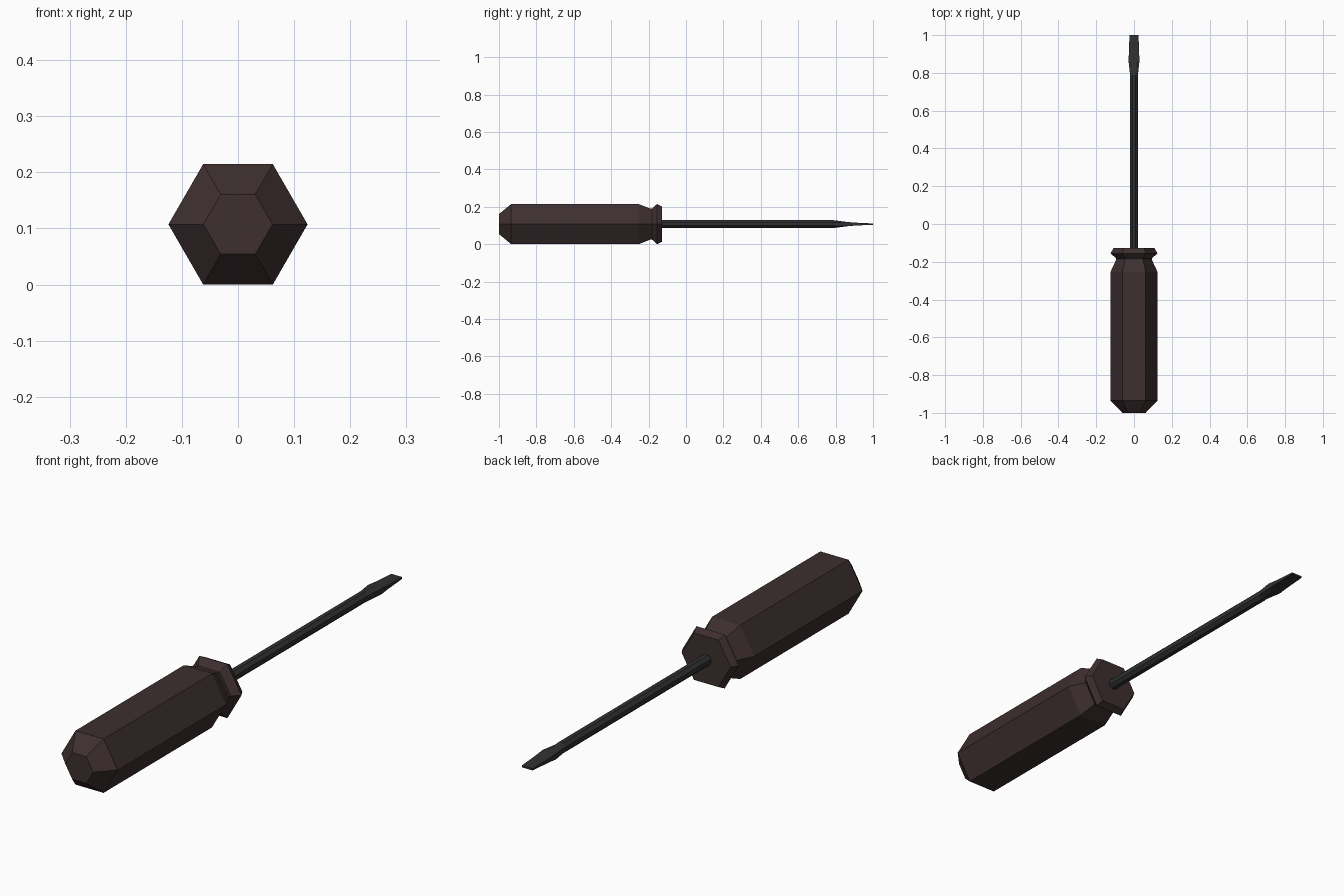
import bpy, bmesh, math

if "Cube" in bpy.data.objects:
    bpy.data.objects.remove(bpy.data.objects["Cube"])

ZC = 0.1074  # height of the tool axis


def material(name, rgb):
    m = bpy.data.materials.new(name)
    m.diffuse_color = (*rgb, 1)
    m.use_nodes = True
    m.node_tree.nodes["Principled BSDF"].inputs["Base Color"].default_value = m.diffuse_color
    return m


def loft(name, rings, mat):
    """Skin a list of closed rings of (x, y, z) points and cap both ends."""
    bm = bmesh.new()
    loops = [[bm.verts.new(p) for p in ring] for ring in rings]
    n = len(loops[0])
    for a, b in zip(loops, loops[1:]):
        for i in range(n):
            j = (i + 1) % n
            bm.faces.new((a[i], a[j], b[j], b[i]))
    bm.faces.new(loops[0])
    bm.faces.new(loops[-1])
    bmesh.ops.recalc_face_normals(bm, faces=bm.faces)
    me = bpy.data.meshes.new(name)
    bm.to_mesh(me)
    bm.free()
    me.materials.append(mat)
    ob = bpy.data.objects.new(name, me)
    bpy.context.collection.objects.link(ob)
    return ob


def ring(y, r, n, offset=0.0):
    return [(r * math.cos(offset + math.tau * i / n), y,
             ZC + r * math.sin(offset + math.tau * i / n)) for i in range(n)]


def blade_ring(y, w, t):
    """Eight-point rectangular section that joins onto the octagonal shaft."""
    pts = []
    for i in range(8):
        a = math.pi / 8 + math.tau * i / 8
        x = math.cos(a) / math.cos(math.pi / 8)
        pts.append((w * x, y, ZC + math.copysign(t, math.sin(a))))
    return pts


handle_mat = material("dark brown", (0.048, 0.028, 0.029))
steel_mat = material("dark steel", (0.029, 0.030, 0.031))

# Hexagonal handle with chamfered butt, narrowed neck and flared collar
profile = [(-1.0, 0.0615), (-0.935, 0.124), (-0.253, 0.124), (-0.19, 0.095),
           (-0.182, 0.095), (-0.155, 0.124), (-0.127, 0.108)]
loft("handle", [ring(y, r, 6) for y, r in profile], handle_mat)

# Octagonal shaft flowing into the flat blade
o = math.pi / 8
loft("shaft_and_blade",
     [ring(-0.16, 0.0225, 8, o), ring(0.79, 0.0225, 8, o),
      blade_ring(0.862, 0.029, 0.0115), blade_ring(0.9, 0.0275, 0.008),
      blade_ring(1.0, 0.024, 0.0035)], steel_mat)
